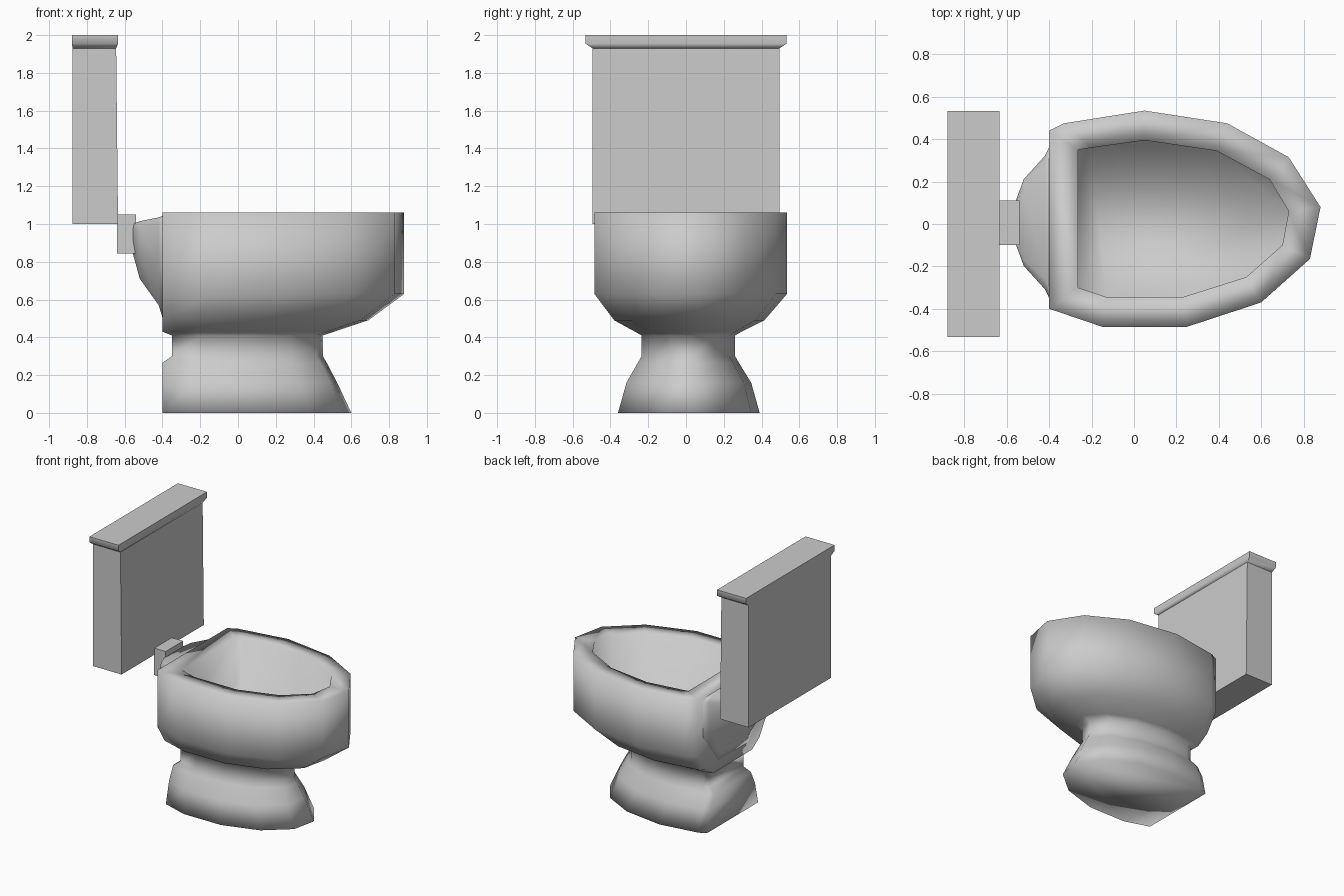
import bpy, bmesh, math

if "Cube" in bpy.data.objects:
    bpy.data.objects.remove(bpy.data.objects["Cube"])


def loft(name, rings, smooth_angle=180):
    """Skin equal-length closed rings, cap both ends and shade."""
    bm = bmesh.new()
    loops = [[bm.verts.new(p) for p in ring] for ring in rings]
    n = len(loops[0])
    for a, b in zip(loops, loops[1:]):
        for i in range(n):
            j = (i + 1) % n
            bm.faces.new((a[i], a[j], b[j], b[i]))
    bm.faces.new(loops[0][::-1])
    bm.faces.new(loops[-1])
    bmesh.ops.recalc_face_normals(bm, faces=bm.faces)
    mesh = bpy.data.meshes.new(name)
    bm.to_mesh(mesh)
    bm.free()
    obj = bpy.data.objects.new(name, mesh)
    bpy.context.collection.objects.link(obj)
    bpy.ops.object.select_all(action='DESELECT')
    obj.select_set(True)
    bpy.context.view_layer.objects.active = obj
    if smooth_angle >= 180:
        bpy.ops.object.shade_smooth()
    else:
        bpy.ops.object.shade_smooth_by_angle(angle=math.radians(smooth_angle))
    return obj


def rect(x0, x1, half_y, z):
    return [(x0, -half_y, z), (x1, -half_y, z), (x1, half_y, z), (x0, half_y, z)]


# Bowl and pedestal: one egg-shaped outline, refitted at each height
outer = [(-.40, .44), (-.33, .475), (.05, .535), (.44, .475), (.73, .315), (.88, .08),
         (.83, -.165), (.60, -.37), (.25, -.485), (-.15, -.485), (-.40, -.40)]
inner = [(-.265, .35), (-.20, .36), (.05, .395), (.39, .345), (.64, .21), (.73, .06),
         (.70, -.10), (.53, -.25), (.23, -.345), (-.13, -.345), (-.265, -.30)]


def fitted(z, x0, x1, y0, y1):
    return [(x0 + (x + .40) / 1.28 * (x1 - x0),
             y0 + (y + .485) / 1.02 * (y1 - y0), z) for x, y in outer]


levels = [(1.06, -.40, .88, -.485, .535),
          (.63, -.40, .88, -.485, .535),
          (.49, -.40, .69, -.38, .415),
          (.43, -.40, .51, -.27, .295),
          (.41, -.35, .45, -.235, .26),
          (.30, -.35, .45, -.235, .26),
          (.265, -.40, .47, -.255, .28),
          (.16, -.40, .525, -.315, .345),
          (0, -.40, .60, -.36, .39)]
basin = [[(x, y, z) for x, y in inner] for z in (.69, 1.06)]
loft("bowl_and_pedestal", basin + [fitted(*lv) for lv in levels])

# Rounded bulge behind the bowl
bulge = []
for x, w, low, top in [(-.38, .40, .44, 1.05), (-.42, .315, .57, 1.035),
                       (-.52, .205, .71, 1.015), (-.557, .105, .845, 1.0)]:
    mid = low + (top - low) * .45
    half = [(w * .85, top), (w, top - .03), (w, mid), (w * .5, low)]
    bulge.append([(x, .007 + y, z) for y, z in half] +
                 [(x, .007 - y, z) for y, z in reversed(half)])
loft("bowl_back", bulge)

# Connector between bowl and tank
loft("tank_connector", [[(x, y, z) for y, z in
                         ((-.10, .845), (.11, .845), (.11, 1.05), (-.10, 1.05))]
                        for x in (-.54, -.64)], 40)

# Tank with its flared lid
loft("tank", [rect(-.875, -.635, .495, 1.0), rect(-.875, -.645, .495, 1.93)], 40)
loft("tank_lid", [rect(-.875, -.645, .495, 1.93), rect(-.88, -.635, .533, 1.955),
                  rect(-.88, -.635, .533, 2.0)], 70)
